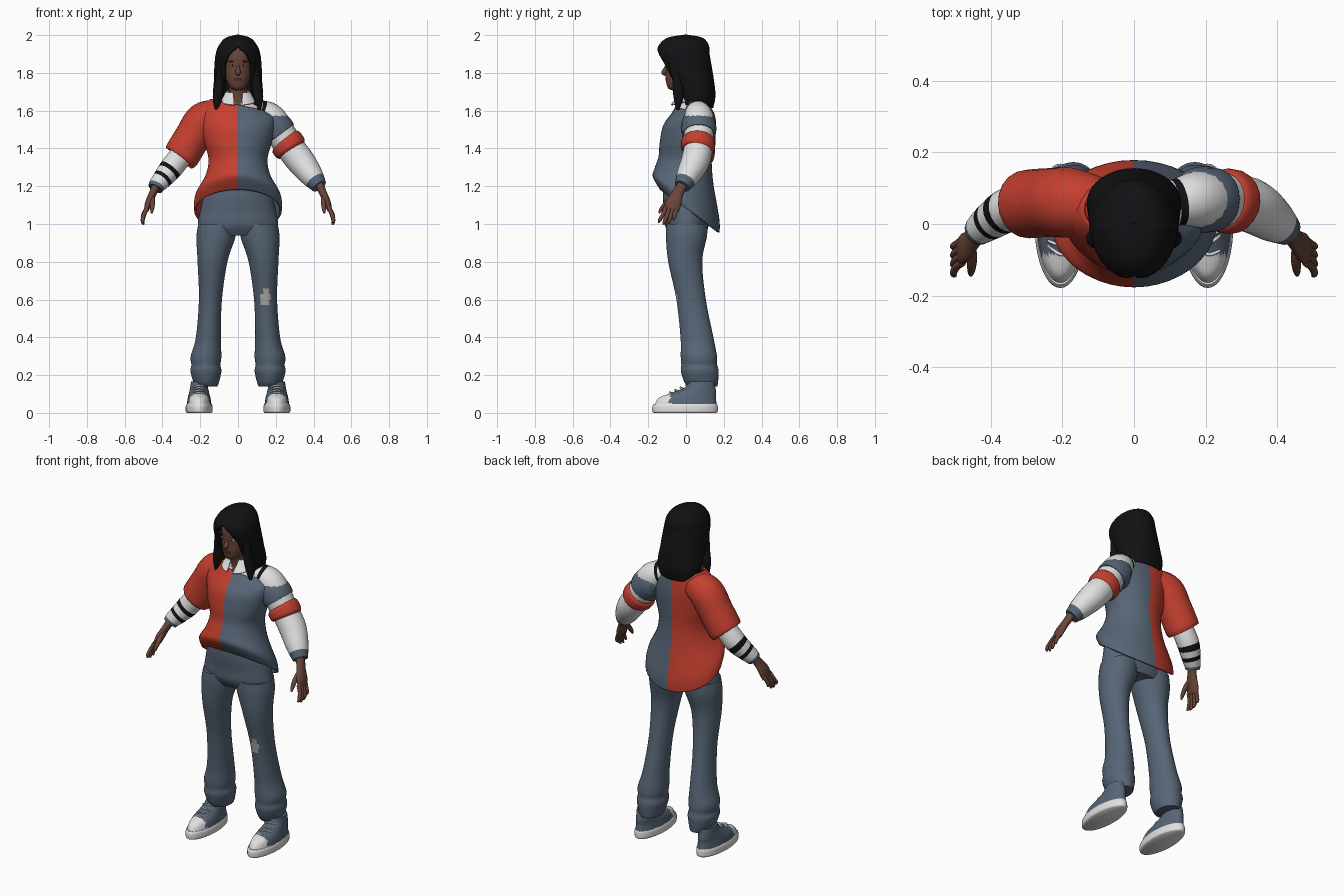
import bpy, bmesh, math
from mathutils import Vector

if "Cube" in bpy.data.objects:
    bpy.data.objects.remove(bpy.data.objects["Cube"])


def material(name, r, g, b):
    m = bpy.data.materials.new(name)
    m.use_nodes = True
    m.diffuse_color = (r, g, b, 1)
    shader = m.node_tree.nodes["Principled BSDF"]
    shader.inputs["Base Color"].default_value = (r, g, b, 1)
    shader.inputs["Roughness"].default_value = .8
    return m


RED = material("brick red", .55, .05, .028)
SLATE = material("slate blue", .095, .13, .18)
WHITE = material("white", .75, .75, .75)
BLACK = material("black", .006, .006, .007)
SKIN = material("brown skin", .14, .06, .04)
LIP = material("dark lip", .09, .03, .024)
GREY = material("patch grey", .42, .42, .41)


def finish(name, bm, mats, thick=0):
    bmesh.ops.remove_doubles(bm, verts=bm.verts, dist=.0001)
    bmesh.ops.recalc_face_normals(bm, faces=bm.faces)
    mesh = bpy.data.meshes.new(name)
    bm.to_mesh(mesh)
    bm.free()
    for m in mats:
        mesh.materials.append(m)
    ob = bpy.data.objects.new(name, mesh)
    bpy.context.collection.objects.link(ob)
    bpy.ops.object.select_all(action="DESELECT")
    ob.select_set(True)
    bpy.context.view_layer.objects.active = ob
    bpy.ops.object.shade_smooth_by_angle(angle=math.radians(50))
    if thick:
        mod = ob.modifiers.new("thickness", "SOLIDIFY")
        mod.thickness = thick
        mod.offset = 0
    return ob


def spline(keys, k):
    """Smooth in-between rows through the key rows."""
    out = []
    for i in range(len(keys) - 1):
        a, b, c, d = (keys[min(max(j, 0), len(keys) - 1)] for j in range(i - 1, i + 3))
        for s in range(k):
            t = s / k
            out.append([q + .5 * t * (r - p + t * (2*p - 5*q + 4*r - e + t * (3*(q - r) + e - p)))
                        for p, q, r, e in zip(a, b, c, d)])
    return out + [list(keys[-1])]


def loft(name, rows, k, mats, rule, closed, caps, thick):
    bm = bmesh.new()
    rings = [[bm.verts.new(p) for p in row] for row in rows]
    n = len(rings[0])
    for j in range(len(rings) - 1):
        for i in range(n if closed else n - 1):
            e = (i + 1) % n
            f = bm.faces.new((rings[j][i], rings[j][e], rings[j + 1][e], rings[j + 1][i]))
            if rule:
                f.material_index = int(rule((j + .5) / k, f.calc_center_median()))
    if caps:
        for ring, t in ((rings[0], 0), (rings[-1], (len(rings) - 1) / k)):
            f = bm.faces.new(ring)
            if rule:
                f.material_index = int(rule(t, f.calc_center_median()))
    return finish(name, bm, mats, thick)


def stack(name, keys, mats, rule=None, n=40, k=6, caps=True, closed=True, thick=0):
    """Ellipses piled upward: x, y, z, rx, ry, slope in x, slope in y, front gap."""
    keys = [tuple(q) + (0,) * (8 - len(q)) for q in keys]
    rows = []
    for x, y, z, rx, ry, tx, ty, gap in spline(keys, k):
        gap = max(gap, 0)
        row = []
        for i in range(n if closed else n + 1):
            a = gap + (math.tau - 2 * gap) * i / n
            dx, dy = rx * math.sin(a), -ry * math.cos(a)
            row.append((x + dx, y + dy, z + tx * dx + ty * dy))
        rows.append(row)
    return loft(name, rows, k, mats, rule, closed, caps, thick)


def tube(name, keys, mats, rule=None, n=20, k=6, caps=True, thick=0):
    """Round section swept along a path: x, y, z, radius, radius along y."""
    pts = spline([tuple(q) + (q[3],) * (5 - len(q)) for q in keys], k)
    pos = [Vector(p[:3]) for p in pts]
    rows = []
    for i, p in enumerate(pts):
        d = (pos[min(i + 1, len(pos) - 1)] - pos[max(i - 1, 0)]).normalized()
        side = d.cross(Vector((0, 1, 0))).normalized()
        up = side.cross(d)
        rows.append([pos[i] + side * p[3] * math.cos(a) + up * p[4] * math.sin(a)
                     for a in (math.tau * j / n for j in range(n))])
    return loft(name, rows, k, mats, rule, True, caps, thick)


def ball(name, loc, scale, mat):
    bm = bmesh.new()
    bmesh.ops.create_uvsphere(bm, u_segments=16, v_segments=10, radius=1)
    for v in bm.verts:
        v.co = Vector(a * b + c for a, b, c in zip(v.co, scale, loc))
    return finish(name, bm, [mat])


# Sweater: two colours split down the middle, hem dipping at the back
stack("sweater", [(0, .02, 1.07, .226, .152, 0, -.75), (0, 0, 1.14, .222, .17, 0, -.65),
                  (0, -.01, 1.25, .168, .15, 0, -.3), (0, -.005, 1.34, .15, .135, 0, -.1),
                  (0, 0, 1.43, .172, .133), (0, .01, 1.52, .19, .125),
                  (0, .03, 1.585, .19, .1, -.1), (0, .04, 1.628, .14, .085, -.22)],
      [RED, SLATE], lambda t, c: c.x > 0, caps=False, thick=.012)
tube("right_sleeve", [(-.1, .05, 1.575, .075), (-.18, .06, 1.548, .092), (-.24, .06, 1.46, .09),
                      (-.295, .056, 1.37, .09), (-.305, .055, 1.355, .084)],
     [RED], caps=False, thick=.012)
tube("left_sleeve", [(.13, .06, 1.53, .06), (.165, .065, 1.528, .084), (.2, .068, 1.505, .088),
                     (.224, .068, 1.475, .084)], [SLATE], caps=False, thick=.01)

# Shirt under the sweater, with dark stripes
def left_rule(t, c):
    if t > 5.4:
        return 2
    return .35 < t < .6 or .85 < t < 1.15


def right_rule(t, c):
    if t > 3.2:
        return 2
    return 1.1 < t < 1.45 or 1.95 < t < 2.4


shirt = [WHITE, BLACK, SLATE]
tube("left_shirt_arm", [(.06, .05, 1.6, .055), (.12, .06, 1.59, .066), (.18, .068, 1.55, .08),
                        (.265, .065, 1.42, .076), (.33, .05, 1.335, .076), (.39, .01, 1.255, .062),
                        (.43, -.02, 1.2, .042)], shirt, left_rule, k=8)
tube("left_arm_band", [(.247, .066, 1.445, .08), (.256, .065, 1.433, .09),
                       (.276, .062, 1.402, .09), (.285, .06, 1.388, .08)], [RED])
tube("right_shirt_arm", [(-.28, .055, 1.39, .06), (-.35, .04, 1.3, .062), (-.395, .012, 1.245, .054),
                         (-.425, -.01, 1.21, .046), (-.437, -.022, 1.188, .04)],
     shirt, right_rule, k=8)
stack("shirt_yoke", [(0, .035, 1.57, .15, .08), (0, .035, 1.615, .12, .078), (0, .03, 1.65, .075, .06),
                     (0, .02, 1.68, .052, .05)], [WHITE, SKIN],
      lambda t, c: c.y < 0 and abs(c.x) < (c.z - 1.6) * .5)
stack("collar", [(0, .005, 1.65, .092, .085, 0, .25, .22), (0, .012, 1.675, .075, .066, 0, .2, .3),
                 (0, .018, 1.7, .058, .052, 0, .15, .45)],
      [WHITE], caps=False, closed=False, thick=.008)

# Head and face
stack("neck", [(0, .02, 1.6, .055, .05), (0, .01, 1.68, .047, .045), (0, 0, 1.77, .05, .05)], [SKIN])
stack("head", [(0, -.055, 1.708, .016, .02), (0, -.05, 1.722, .04, .047), (0, -.032, 1.765, .063, .075),
               (0, -.015, 1.82, .075, .092), (0, 0, 1.89, .078, .108), (0, .01, 1.95, .065, .09),
               (0, .01, 1.975, .03, .04)], [SKIN])
tube("nose", [(0, -.098, 1.85, .007), (0, -.108, 1.825, .009), (0, -.115, 1.803, .015),
              (0, -.105, 1.79, .008)], [SKIN])
ball("lips", (0, -.101, 1.765), (.023, .009, .008), LIP)
for s, side in ((-1, "right_"), (1, "left_")):
    ball(side + "eye", (s * .031, -.097, 1.84), (.014, .008, .006), WHITE)
    ball(side + "iris", (s * .031, -.102, 1.84), (.005, .004, .005), BLACK)
    ball(side + "eyebrow", (s * .033, -.098, 1.86), (.018, .006, .003), BLACK)

# Long hair, open around the face
stack("hair", [(0, 0, 1.993, .001, .001), (0, -.005, 1.977, .06, .088), (0, -.012, 1.94, .093, .124),
               (0, -.015, 1.9, .108, .13, 0, 0, .4), (0, 0, 1.84, .115, .125, 0, 0, .63),
               (0, .03, 1.76, .118, .108, 0, 0, .62), (0, .058, 1.68, .122, .088, 0, 0, .72),
               (0, .06, 1.615, .11, .074, 0, 0, .8)],
      [BLACK], caps=False, closed=False, thick=.02)
for s, side in ((-1, "right_"), (1, "left_")):
    tube(side + "hair_lock", [(s * .09, -.06, 1.84, .02), (s * .098, -.045, 1.74, .026),
                              (s * .108, -.04, 1.67, .026), (s * .115, -.045, 1.605, .008)], [BLACK])

# Trousers
stack("trouser_hips", [(0, .01, .94, .19, .09), (0, .005, .99, .212, .115), (0, .005, 1.06, .203, .12),
                       (0, 0, 1.14, .185, .122), (0, 0, 1.225, .165, .118)], [SLATE])


def knee_rule(t, c):
    return c.y < 0 and abs(c.x - .145) < .024 - .01 * (c.z > .64) and .57 < c.z < .66


for s, side in ((-1, "right_"), (1, "left_")):
    stack(side + "trouser_leg",
          [(s * .165, .088, .14, .056, .078), (s * .168, .08, .165, .068, .09),
           (s * .17, .073, .22, .082, .1), (s * .17, .07, .255, .077, .095),
           (s * .169, .068, .3, .081, .096), (s * .157, .058, .4, .066, .087),
           (s * .146, .027, .6, .061, .078), (s * .135, -.004, .8, .079, .09),
           (s * .117, .002, .93, .103, .108), (s * .11, .005, 1, .1, .11)],
          [SLATE, GREY], knee_rule, k=7)

    # Shoes with pale sole, toe cap and laces
    x = s * .206
    stack(side + "sole", [(x, -.005, 0, .064, .165), (x, -.005, .008, .071, .173),
                          (x, -.005, .035, .071, .173), (x, -.003, .048, .066, .167)], [WHITE])
    stack(side + "shoe", [(x, -.002, .04, .066, .166), (x, .008, .08, .06, .15),
                          (x, .042, .107, .053, .118), (x, .075, .135, .047, .08),
                          (x, .085, .165, .043, .065)],
          [SLATE, WHITE], lambda t, c: c.y < -.085, k=8)
    for i in range(4):
        y, z = -.085 + .028 * i, .103 + .0125 * i
        skew = .008 * (-1) ** i
        tube(side + "lace_" + str(i + 1),
             [(x - .034, y + .018 + skew, z - .004, .004), (x, y, z + .006, .005),
              (x + .034, y + .018 - skew, z - .004, .004)], [WHITE], n=8, k=4)

    # Hands
    tube(side + "palm", [(s * .432, -.02, 1.205, .023, .027), (s * .452, -.045, 1.16, .02, .031),
                         (s * .472, -.065, 1.115, .019, .042), (s * .485, -.077, 1.075, .013, .04)],
         [SKIN])
    for i, size in enumerate((.9, 1, .95, .75)):
        y = -.108 + .021 * i
        tube(side + "finger_" + str(i + 1),
             [(s * .48, y, 1.09, .011), (s * .497, y - .012, 1.09 - .04 * size, .011),
              (s * .505, y - .03 + .004 * i, 1.09 - .075 * size, .01),
              (s * .5, y - .037 + .005 * i, 1.09 - .092 * size, .005)], [SKIN], n=10, k=4)
    tube(side + "thumb", [(s * .455, -.06, 1.15, .014), (s * .453, -.1, 1.115, .014),
                          (s * .455, -.13, 1.08, .011), (s * .457, -.143, 1.058, .005)],
         [SKIN], n=10, k=4)
